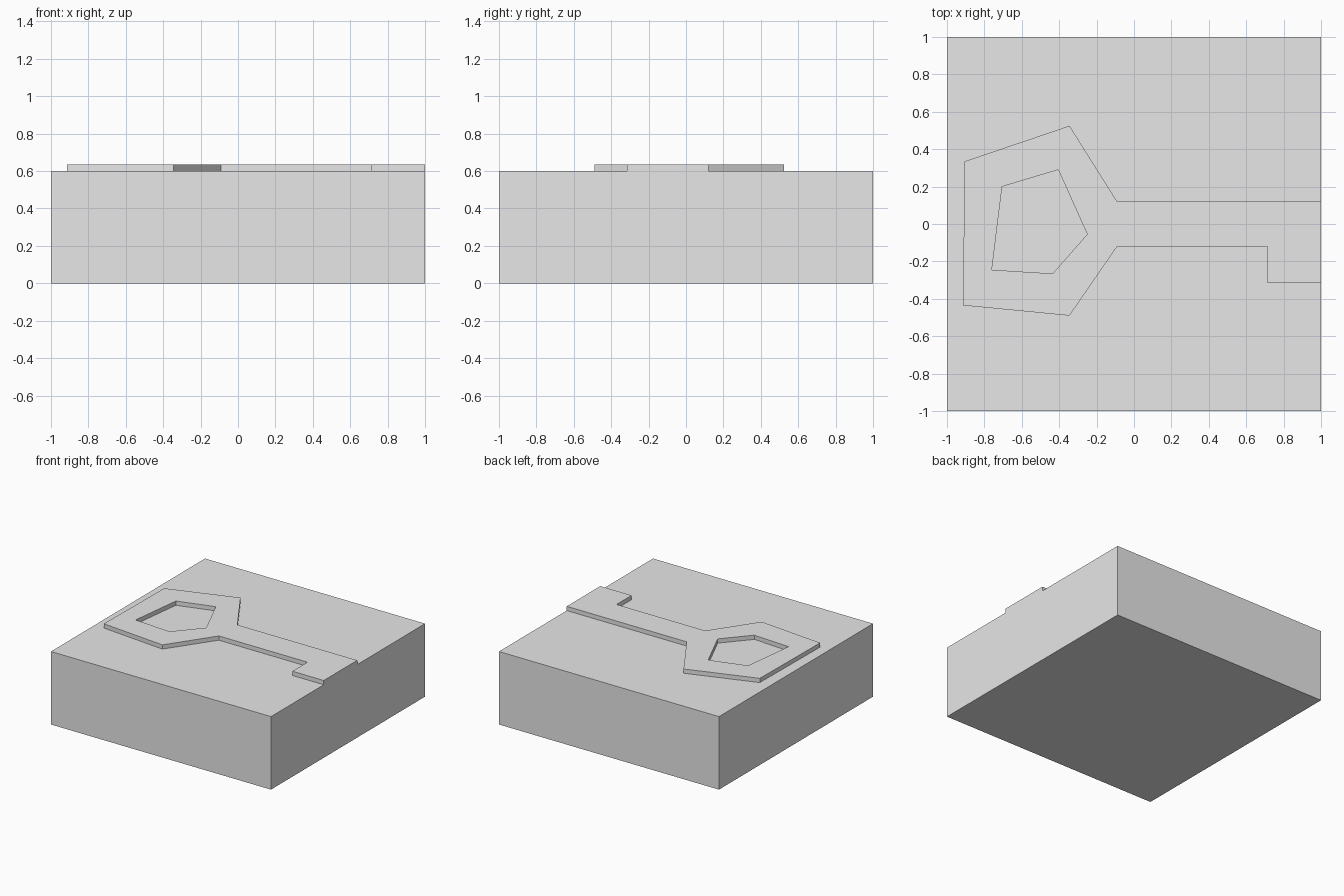
import bpy, bmesh
from mathutils import Vector

cube = bpy.data.objects.get("Cube")
if cube:
    bpy.data.objects.remove(cube, do_unlink=True)

BASE_TOP = 0.6
RELIEF = 0.035

grey = bpy.data.materials.new("plain grey")
grey.use_nodes = True
colour = (0.8, 0.8, 0.8, 1.0)
grey.diffuse_color = colour
grey.node_tree.nodes["Principled BSDF"].inputs["Base Color"].default_value = colour


def add_object(name, bm):
    mesh = bpy.data.meshes.new(name)
    bm.to_mesh(mesh)
    bm.free()
    mesh.materials.append(grey)
    obj = bpy.data.objects.new(name, mesh)
    bpy.context.scene.collection.objects.link(obj)
    return obj


def add_loop(bm, points, z):
    verts = [bm.verts.new((x, y, z)) for x, y in points]
    return [bm.edges.new((a, b)) for a, b in zip(verts, verts[1:] + verts[:1])]


# Base block
bm = bmesh.new()
bmesh.ops.create_cube(bm, size=2)
bmesh.ops.scale(bm, vec=(1, 1, BASE_TOP / 2), verts=bm.verts)
bmesh.ops.translate(bm, vec=(0, 0, BASE_TOP / 2), verts=bm.verts)
add_object("base_block", bm)

# Raised key: outline of bow, shaft and bit, with the hole in the bow
outline = [(-0.905, 0.335), (-0.345, 0.525), (-0.09, 0.12), (1, 0.12),
           (1, -0.315), (0.715, -0.315), (0.715, -0.12), (-0.09, -0.12),
           (-0.345, -0.49), (-0.915, -0.435)]
hole = [(-0.705, 0.2), (-0.405, 0.29), (-0.25, -0.055),
        (-0.435, -0.265), (-0.76, -0.245)]

bm = bmesh.new()
rims = add_loop(bm, outline, BASE_TOP + RELIEF) + add_loop(bm, hole, BASE_TOP + RELIEF)
bmesh.ops.triangle_fill(bm, edges=rims, use_beauty=True, normal=Vector((0, 0, 1)))

# Walls drop from both rims onto the block
walls = bmesh.ops.extrude_edge_only(bm, edges=rims)["geom"]
bmesh.ops.translate(bm, vec=(0, 0, -RELIEF),
                    verts=[g for g in walls if isinstance(g, bmesh.types.BMVert)])
bmesh.ops.recalc_face_normals(bm, faces=bm.faces)
bm.normal_update()
if any(f.normal.z < -0.5 for f in bm.faces):
    bmesh.ops.reverse_faces(bm, faces=bm.faces)
add_object("raised_key", bm)
